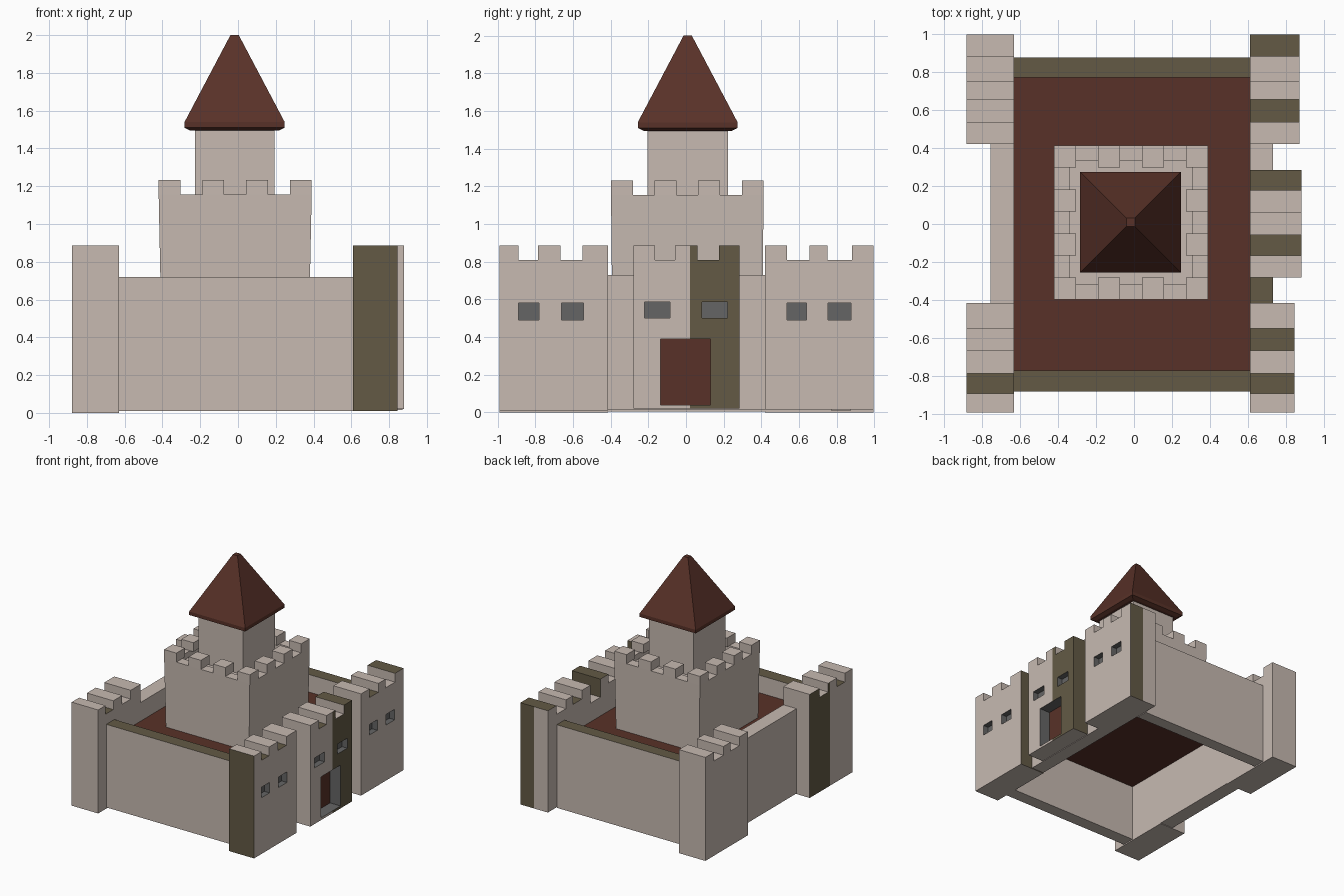
import bpy, bmesh
from mathutils import Vector

if "Cube" in bpy.data.objects:
    bpy.data.objects.remove(bpy.data.objects["Cube"])

# Shared palette: every object carries the same slots
STONE, MOSS, BROWN, GREY = range(4)
MATS = []
for name, col in (("pale_stone", (0.57, 0.49, 0.44)), ("olive_stone", (0.125, 0.102, 0.060)),
                  ("brown_roof", (0.098, 0.031, 0.021)), ("window_grey", (0.13, 0.13, 0.13))):
    m = bpy.data.materials.new(name)
    m.diffuse_color = (*col, 1)
    m.use_nodes = True
    m.node_tree.nodes["Principled BSDF"].inputs["Base Color"].default_value = m.diffuse_color
    MATS.append(m)


def add_box(bm, lo, hi, mat=STONE):
    """Axis-aligned box between two corners; returns its vertices."""
    lo, hi = Vector(lo), Vector(hi)
    vs = bmesh.ops.create_cube(bm, size=1)["verts"]
    for v in vs:
        v.co = Vector([(lo[i] + hi[i]) / 2 + v.co[i] * (hi[i] - lo[i]) for i in range(3)])
    for f in {f for v in vs for f in v.link_faces}:
        f.material_index = mat
    return vs


def finish(name, bm):
    bmesh.ops.recalc_face_normals(bm, faces=bm.faces[:])
    me = bpy.data.meshes.new(name)
    bm.to_mesh(me)
    bm.free()
    for m in MATS:
        me.materials.append(m)
    ob = bpy.data.objects.new(name, me)
    bpy.context.collection.objects.link(ob)
    return ob


def split(bm, co, no):
    bmesh.ops.bisect_plane(bm, geom=bm.verts[:] + bm.edges[:] + bm.faces[:],
                           plane_co=co, plane_no=no)


def paint(bm, rule, mat=MOSS):
    bm.normal_update()
    for f in bm.faces:
        if rule(f.calc_center_median(), f.normal):
            f.material_index = mat


def box(name, lo, hi, mat=STONE, rule=None, cut=None):
    bm = bmesh.new()
    add_box(bm, lo, hi, mat)
    if cut:
        split(bm, *cut)
    if rule:
        paint(bm, rule)
    return finish(name, bm)


def tower(name, x0, x1, edges, z0=0.0, rule=None, cut=None, holes=()):
    """Battlement profile in y-z pushed along x; holes = (lo, hi, side mat, back mat)."""
    pts = [(edges[0], z0)]
    for i in range(0, len(edges), 2):
        pts += [(edges[i], 0.885), (edges[i + 1], 0.885)]
        if i + 2 < len(edges):
            pts += [(edges[i + 1], 0.81), (edges[i + 2], 0.81)]
    pts.append((edges[-1], z0))
    bm = bmesh.new()
    face = bm.faces.new([bm.verts.new((x0, y, z)) for y, z in pts])
    ext = bmesh.ops.extrude_face_region(bm, geom=[face])["geom"]
    bmesh.ops.translate(bm, vec=(x1 - x0, 0, 0),
                        verts=[e for e in ext if isinstance(e, bmesh.types.BMVert)])
    bmesh.ops.recalc_face_normals(bm, faces=bm.faces[:])
    if cut:
        split(bm, *cut)
    if rule:
        paint(bm, rule)
    ob = finish(name, bm)
    if not holes:
        return ob
    # Recessed windows and door
    cb = bmesh.new()
    for lo, hi, side, back in holes:
        vs = add_box(cb, lo, hi, side)
        for f in {f for v in vs for f in v.link_faces}:
            if f.calc_center_median().x < lo[0] + 1e-4:
                f.material_index = back
    cutter = finish(name + "_cutter", cb)
    cutter.hide_render = True
    mod = ob.modifiers.new("openings", 'BOOLEAN')
    mod.operation, mod.solver, mod.object = 'DIFFERENCE', 'EXACT', cutter
    dg = bpy.context.evaluated_depsgraph_get()
    me = bpy.data.meshes.new_from_object(ob.evaluated_get(dg))
    ob.modifiers.clear()
    ob.data = me
    bpy.data.objects.remove(cutter)
    return ob


def windows(x, spans, z0, z1):
    return [((x - 0.05, a, z0), (x + 0.05, b, z1), GREY, GREY) for a, b in spans]


FRONT = (-0.99, -0.89, -0.785, -0.665, -0.55, -0.415)
REAR = (0.42, 0.535, 0.655, 0.75, 0.88, 0.995)
GATE = (-0.28, -0.165, -0.058, 0.06, 0.175, 0.285)


def floor(c, n):
    return n.z > 0.5 and c.z < 0.85


# Corner towers and gatehouse
tower("rear_left_tower", -0.88, -0.63, REAR)
tower("front_left_tower", -0.88, -0.63, FRONT, cut=((0, -0.69, 0), (0, 1, 0)),
      rule=lambda c, n: (floor(c, n) and c.y < -0.7) or (n.x < -0.5 and c.y > -0.69))
tower("front_right_tower", 0.61, 0.845, FRONT, 0.01,
      rule=lambda c, n: floor(c, n) or (n.y < -0.5 and c.y < -0.97) or (n.y > 0.5 and c.y > -0.42),
      holes=windows(0.845, ((-0.89, -0.78), (-0.66, -0.545)), 0.49, 0.58))
tower("rear_right_tower", 0.61, 0.87, REAR, 0.015, cut=((0.74, 0, 0), (1, 0, 0)),
      rule=lambda c, n: (floor(c, n) and c.y < 0.7) or (n.z > 0.5 and c.y > 0.9)
      or (n.y > 0.5 and c.y > 0.98 and c.x > 0.74),
      holes=windows(0.87, ((0.535, 0.64), (0.755, 0.875)), 0.49, 0.58))
tower("gatehouse", 0.61, 0.88, GATE, 0.02, cut=((0, 0.02, 0), (0, 1, 0)),
      rule=lambda c, n: (n.x > 0.5 and c.y > 0.02) or (floor(c, n) and c.y < 0)
      or (n.z > 0.5 and c.y > 0.18) or (n.y > 0.5 and c.y > 0.28),
      holes=windows(0.88, ((-0.22, -0.085), (0.085, 0.22)), 0.50, 0.585)
      + [((0.78, -0.135, 0.04), (0.95, 0.13, 0.39), GREY, BROWN)])

# Curtain walls around the open base
for label, y0, y1 in (("front", -0.88, -0.77), ("back", 0.77, 0.875)):
    box(label + "_wall", (-0.63, y0, 0.01), (0.61, y1, 0.72), rule=lambda c, n: n.z > 0.5)
box("left_wall", (-0.755, -0.415, 0.005), (-0.63, 0.42, 0.73))
box("right_wall", (0.61, -0.415, 0.015), (0.73, 0.42, 0.73), cut=((0, 0, 0), (0, 1, 0)),
    rule=lambda c, n: n.z > 0.5 and c.y < 0)
box("courtyard", (-0.63, -0.77, 0.50), (0.61, 0.77, 0.57), BROWN)

# Keep: slightly flared block, sunken deck, merlons on a 7 by 7 rim
CX, CY, HALF = -0.015, 0.007, 0.405
keep = bmesh.new()
body = add_box(keep, (CX - HALF, CY - HALF, 0.56), (CX + HALF, CY + HALF, 1.155))
for v in body:
    if v.co.z < 1:
        v.co.x = CX + (v.co.x - CX) * 0.97
        v.co.y = CY + (v.co.y - CY) * 0.985
keep.normal_update()
top = max(keep.faces, key=lambda f: f.calc_center_median().z)
cell = 2 * HALF / 7
bmesh.ops.inset_individual(keep, faces=[top], thickness=cell)
deck = bmesh.ops.extrude_face_region(keep, geom=[top])["geom"]
bmesh.ops.translate(keep, vec=(0, 0, -0.05),
                    verts=[e for e in deck if isinstance(e, bmesh.types.BMVert)])
if top.is_valid:
    keep.faces.remove(top)
for i in range(0, 7, 2):
    for j in range(0, 7, 2):
        if i in (0, 6) or j in (0, 6):
            x, y = CX - HALF + i * cell, CY - HALF + j * cell
            add_box(keep, (x, y, 1.155), (x + cell, y + cell, 1.232))
finish("keep", keep)

# Turret and pyramid roof
box("turret", (-0.228, -0.205, 1.08), (0.193, 0.222, 1.51))
roof = bmesh.new()
rings = []
for h, z in ((0.235, 1.495), (0.265, 1.51), (0.265, 1.54), (0.022, 2.0)):
    rings.append([roof.verts.new((-0.018 + sx * h, 0.009 + sy * h, z))
                  for sx, sy in ((-1, -1), (1, -1), (1, 1), (-1, 1))])
for a, b in zip(rings, rings[1:]):
    for k in range(4):
        roof.faces.new((a[k], a[(k + 1) % 4], b[(k + 1) % 4], b[k]))
roof.faces.new(rings[0][::-1])
roof.faces.new(rings[-1])
for f in roof.faces:
    f.material_index = BROWN
finish("turret_roof", roof)
